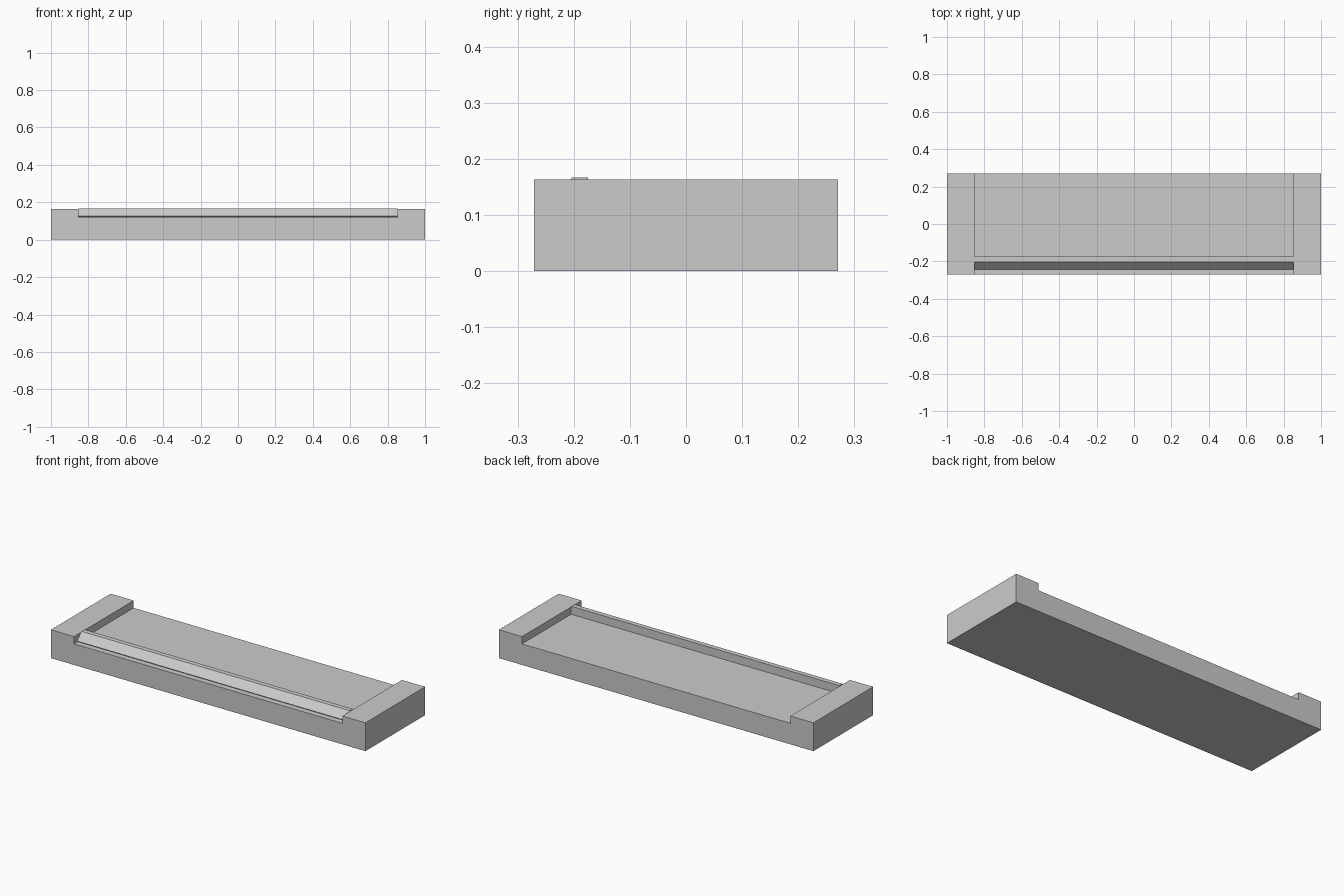
import bpy
import bmesh
from mathutils import Vector

cube = bpy.data.objects.get("Cube")
if cube:
    bpy.data.objects.remove(cube, do_unlink=True)

grey = bpy.data.materials.new("light grey")
grey.use_nodes = True
grey.diffuse_color = (0.6, 0.6, 0.6, 1)
grey.node_tree.nodes["Principled BSDF"].inputs["Base Color"].default_value = (0.6, 0.6, 0.6, 1)

HALF_LENGTH, HALF_DEPTH = 1.0, 0.271
HALF_RECESS, FLOOR, END_TOP = 0.853, 0.121, 0.163


def extrude_profile(name, points, direction):
    """Sweep a closed profile of 3D points along a direction."""
    bm = bmesh.new()
    face = bm.faces.new([bm.verts.new(p) for p in points])
    swept = bmesh.ops.extrude_face_region(bm, geom=[face], use_keep_orig=True)
    moved = [g for g in swept["geom"] if isinstance(g, bmesh.types.BMVert)]
    bmesh.ops.translate(bm, verts=moved, vec=Vector(direction))
    bmesh.ops.recalc_face_normals(bm, faces=bm.faces)
    mesh = bpy.data.meshes.new(name)
    bm.to_mesh(mesh)
    bm.free()
    mesh.materials.append(grey)
    obj = bpy.data.objects.new(name, mesh)
    bpy.context.collection.objects.link(obj)
    return obj


# Tray with two raised ends, open at front and back
right_half = [(HALF_LENGTH, 0), (HALF_LENGTH, END_TOP),
              (HALF_RECESS, END_TOP), (HALF_RECESS, FLOOR)]
outline = right_half + [(-x, z) for x, z in reversed(right_half)]
extrude_profile("tray_base", [(x, -HALF_DEPTH, z) for x, z in outline],
                (0, 2 * HALF_DEPTH, 0))

# Sloped lip across the front, with a small undercut at its foot
lip = [(-0.175, FLOOR), (-0.175, 0.167), (-0.203, 0.167),
       (-0.242, 0.126), (-0.238, FLOOR)]
extrude_profile("front_lip", [(-HALF_RECESS, y, z) for y, z in lip],
                (2 * HALF_RECESS, 0, 0))
